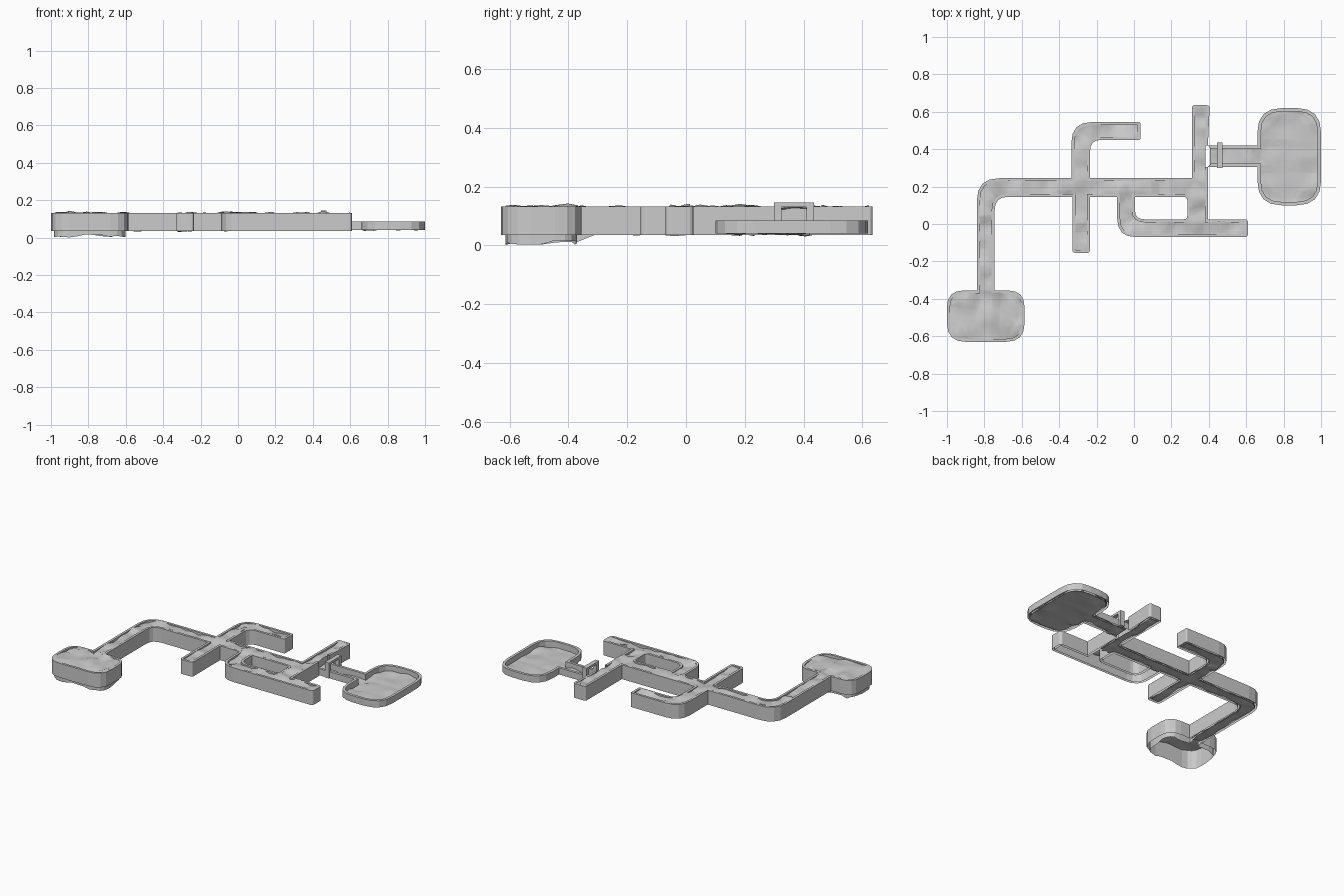
import bpy, bmesh, random
from mathutils import Vector, noise

if "Cube" in bpy.data.objects:
    bpy.data.objects.remove(bpy.data.objects["Cube"])

random.seed(4)
STEP = 0.045


def outline(corners):
    """Round each (x, y, radius) corner and resample the loop evenly."""
    n, pts = len(corners), []
    for i, (x, y, r) in enumerate(corners):
        p = Vector((x, y))
        if r == 0:
            pts.append(p)
            continue
        a = p + (Vector(corners[i - 1][:2]) - p).normalized() * r
        b = p + (Vector(corners[(i + 1) % n][:2]) - p).normalized() * r
        for k in range(5):
            t = k / 4
            pts.append(a * (1 - t) ** 2 + p * 2 * t * (1 - t) + b * t * t)
    out = []
    for i, p in enumerate(pts):
        q = pts[(i + 1) % len(pts)]
        m = max(1, round((q - p).length / STEP))
        if in_opening((p + q) / 2):
            m = 1
        out += [p.lerp(q, k / m) for k in range(m)]
    return out


def in_opening(m):
    return abs(m.x - 0.395) < 0.01 and abs(m.y - 0.3625) < 0.03


def inset(pts, d):
    """Mitred offset towards the inside (left) of a loop."""
    res = []
    for i, p in enumerate(pts):
        e0 = (p - pts[i - 1]).normalized()
        e1 = (pts[(i + 1) % len(pts)] - p).normalized()
        n0, n1 = Vector((-e0.y, e0.x)), Vector((-e1.y, e1.x))
        res.append(p + (n0 + n1) * d / max(0.5, 1 + n0.dot(n1)))
    return res


def in_den(p):
    return p.x < -0.57 and p.y < -0.35


def finish(bm, name):
    me = bpy.data.meshes.new(name)
    bm.to_mesh(me)
    bm.free()
    ob = bpy.data.objects.new(name, me)
    bpy.context.collection.objects.link(ob)
    return ob


def wall(name, loops, levels, rim):
    """Outer face in tiers, flat rim and a rough inner face."""
    bm = bmesh.new()
    for pts in loops:
        inner = inset(pts, rim)
        rows = [[bm.verts.new((*p, z)) for p in pts] for z in levels]
        rows.append([bm.verts.new((*p, levels[-1])) for p in inner])
        rows.append([bm.verts.new((*p, random.uniform(0, 0.018) if in_den(p) else levels[0]))
                     for p in inner])
        n = len(pts)
        for i in range(n):
            j = (i + 1) % n
            if in_opening((pts[i] + pts[j]) / 2):
                continue
            for a, b in zip(rows, rows[1:]):
                bm.faces.new((a[i], a[j], b[j], b[i]))
    return finish(bm, name)


def rough_sheet(name, loops, z, amp, drop=None):
    """Filled outline cut to a grid and roughened like rock."""
    bm = bmesh.new()
    for pts in loops:
        vs = [bm.verts.new((*p, 0)) for p in pts]
        for i in range(len(vs)):
            bm.edges.new((vs[i - 1], vs[i]))
    bmesh.ops.triangle_fill(bm, edges=bm.edges[:], use_beauty=True, normal=(0, 0, 1))
    for axis in (0, 1):
        for k in range(-22, 23):
            co, no = Vector(), Vector()
            co[axis], no[axis] = k * STEP + 0.003, 1
            bmesh.ops.bisect_plane(bm, geom=bm.verts[:] + bm.edges[:] + bm.faces[:],
                                   plane_co=co, plane_no=no)
    if drop:
        gone = [f for f in bm.faces if drop(f.calc_center_median())]
        bmesh.ops.delete(bm, geom=gone, context='FACES')
    for v in bm.verts:
        v.co.z = z + amp * noise.noise(Vector((v.co.x * 14, v.co.y * 14, z * 50)))
    for f in bm.faces:
        f.normal_update()
        if f.normal.z < 0:
            f.normal_flip()
        f.smooth = True
    return finish(bm, name)


def box(name, x, y, z):
    bm = bmesh.new()
    bmesh.ops.create_cube(bm, size=1)
    for v in bm.verts:
        v.co = Vector([sum(r) / 2 + c * (r[1] - r[0]) for r, c in zip((x, y, z), v.co)])
    return finish(bm, name)


# Roofed network: left chamber, corridors and the loop
tunnels = outline([
    (-1, -.63, .1), (-.585, -.63, .1), (-.585, -.355, .09), (-.745, -.355, 0),
    (-.745, .145, .07), (-.33, .145, 0), (-.33, -.155, .02), (-.235, -.155, .02),
    (-.235, .145, 0), (-.09, .145, 0), (-.09, -.07, .1), (.61, -.07, .02),
    (.61, .025, .02), (.395, .025, 0), (.395, .305, 0), (.395, .42, 0),
    (.405, .635, .015), (.31, .635, .015), (.31, .245, 0), (-.235, .245, 0),
    (-.235, .45, .06), (.035, .45, .01), (.035, .545, .01), (-.335, .545, .11),
    (-.335, .245, 0), (-.84, .245, .12), (-.84, -.355, 0), (-1, -.355, .09)])
pillar = outline([(.005, .145, 0), (.285, .145, .02), (.285, .025, .02), (.005, .025, .05)])

# Open chamber on the right with its short passage
chamber = outline([
    (.395, .305, 0), (.66, .305, 0), (.66, .1, .13), (1, .1, .13),
    (1, .62, .13), (.66, .62, .13), (.66, .42, 0), (.395, .42, 0)])

wall("tunnel_walls", [tunnels, pillar], (.035, .085, .132), .016)
wall("chamber_walls", [chamber], (.04, .085), .018)

inner = [inset(tunnels, .012), inset(pillar, .012)]
rough_sheet("tunnel_roof", inner, .127, .02)
rough_sheet("tunnel_floor", inner, .04, .014,
            lambda c: in_den(c) or (c.x > -.1 and c.y < .13))
rough_sheet("chamber_floor", [inset(chamber, .012)], .046, .016)

# Doorway between passage and corridor
for i, y in enumerate(((.30, .325), (.41, .435))):
    box(f"door_post_{i + 1}", (.443, .472), y, (.04, .14))
box("door_lintel", (.443, .472), (.30, .435), (.13, .145))
